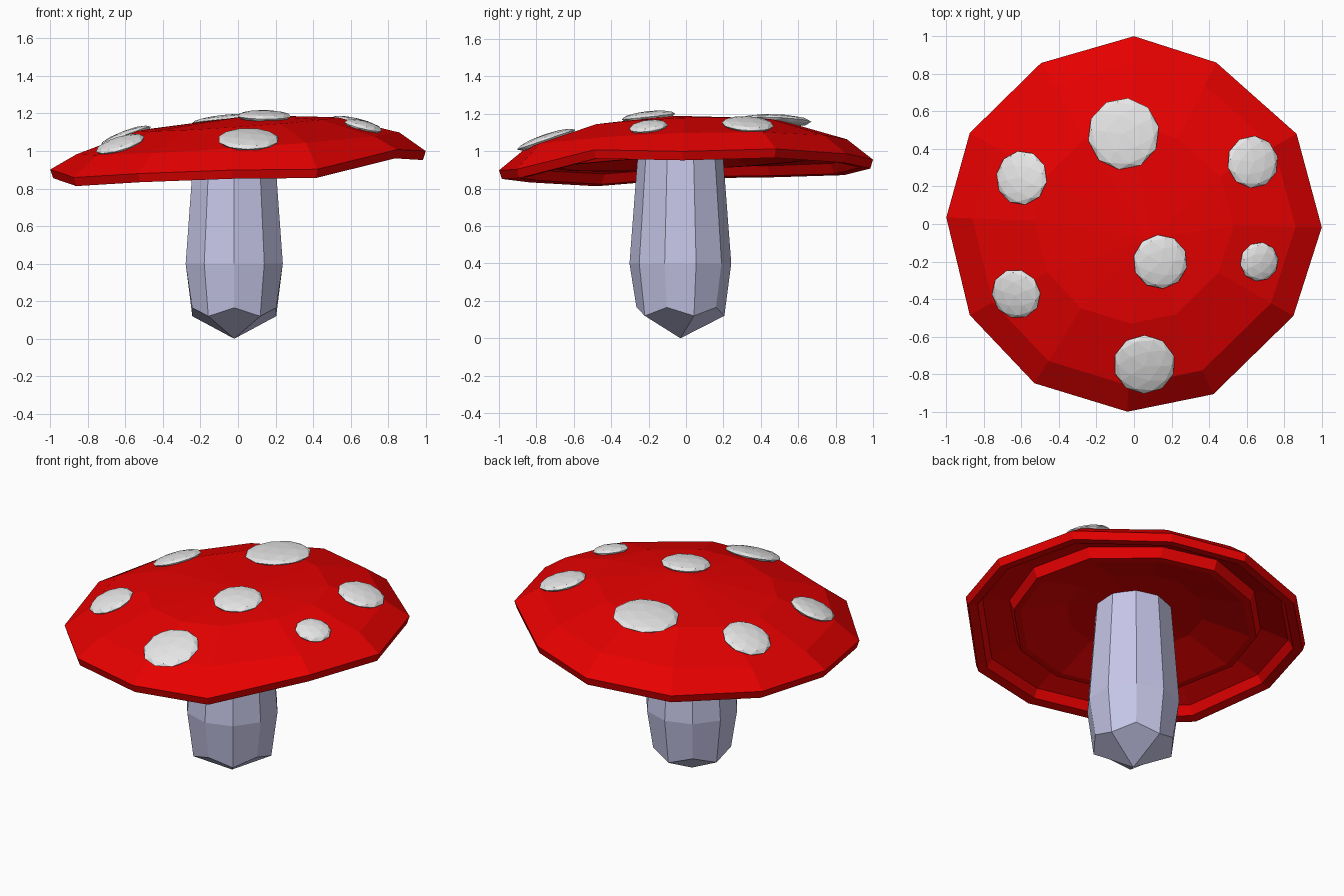
import bpy, bmesh, math
from mathutils import Vector
from mathutils.bvhtree import BVHTree

cube = bpy.data.objects.get("Cube")
if cube:
    bpy.data.objects.remove(cube, do_unlink=True)


def material(name, color):
    m = bpy.data.materials.new(name)
    m.use_nodes = True
    m.diffuse_color = color
    m.node_tree.nodes["Principled BSDF"].inputs["Base Color"].default_value = color
    return m


red = material("cap red", (0.8, 0, 0, 1))
white = material("spot white", (0.8, 0.8, 0.8, 1))
lilac = material("stem lilac", (0.56, 0.56, 0.8, 1))


def finish(bm, name, mat):
    bmesh.ops.recalc_face_normals(bm, faces=bm.faces)
    mesh = bpy.data.meshes.new(name)
    bm.to_mesh(mesh)
    bm.free()
    mesh.materials.append(mat)
    obj = bpy.data.objects.new(name, mesh)
    bpy.context.collection.objects.link(obj)
    return obj


def bridge(bm, a, b):
    n = len(a)
    for i in range(n):
        j = (i + 1) % n
        bm.faces.new((a[i], a[j], b[j], b[i]))


def fan(bm, ring, point):
    for i in range(len(ring)):
        bm.faces.new((ring[i], ring[(i + 1) % len(ring)], point))


# Cap: uneven twelve-cornered rim, each corner as angle, radius, lift
corners = [(-1, 1, 0.01), (29, 0.99, 0.01), (63, 0.965, -0.01), (90, 1, -0.025),
           (120, 0.99, -0.03), (151, 1, -0.008), (178, 1, 0.01), (209, 1, -0.018),
           (238, 1, 0), (268, 1, 0), (295, 1, -0.022), (330, 0.98, 0.045)]
# Profile of the dome, thin rim, groove, lip and hollow: radius, height, lift share
profile = [(0.53, 1.143, 0), (0.86, 1.04, 0), (1.0, 0.94, 1), (0.985, 0.893, 1),
           (0.93, 0.9, 1), (0.9, 0.95, 0.8), (0.74, 0.997, 0), (0.715, 0.937, 0),
           (0.675, 0.937, 0), (0.4, 1.015, 0)]
bm = bmesh.new()
rings = []
for n, (radius, z, share) in enumerate(profile):
    lean = (0.068, 0.028) if n < 2 else (0.05, 0.04)
    ring = []
    for angle, reach, lift in corners:
        a = math.radians(angle)
        x, y = radius * reach * math.cos(a), radius * reach * math.sin(a)
        ring.append(bm.verts.new((x, y, z + lift * share + lean[0] * x + lean[1] * y)))
    rings.append(ring)
for upper, lower in zip(rings, rings[1:]):
    bridge(bm, upper, lower)
fan(bm, rings[0], bm.verts.new((0.08, -0.08, 1.19)))
fan(bm, rings[-1], bm.verts.new((0, 0, 1.05)))
bmesh.ops.recalc_face_normals(bm, faces=bm.faces)
surface = BVHTree.FromBMesh(bm)
finish(bm, "cap", red)

# Stem: ten sides, with a five-faced point at the base
bm = bmesh.new()
cx, cy = -0.02, -0.03
rings = []
for radius, z in [(0.235, 0.165), (0.272, 0.4), (0.237, 0.86), (0.22, 1.07)]:
    angles = [math.tau * i / 10 - math.pi / 2 for i in range(10)]
    rings.append([bm.verts.new((cx + radius * math.cos(a), cy + radius * math.sin(a), z))
                  for a in angles])
for lower, upper in zip(rings, rings[1:]):
    bridge(bm, lower, upper)
base = rings[0]
for v in base[1::2]:
    v.co.z = 0.12
tip = bm.verts.new((cx, cy, 0))
for i in range(1, 10, 2):
    bm.faces.new((tip, base[i], base[(i + 1) % 10], base[(i + 2) % 10]))
bm.faces.new(rings[-1])
finish(bm, "stem", lilac)

# Spots: flattened balls lying on the cap surface
spots = [(-0.055, 0.48, 0.192), (-0.595, 0.245, 0.145), (0.63, 0.33, 0.14),
         (0.14, -0.2, 0.145), (0.665, -0.2, 0.105), (-0.625, -0.37, 0.135),
         (0.055, -0.745, 0.165)]
for n, (x, y, radius) in enumerate(spots):
    hit, normal, _, _ = surface.ray_cast(Vector((x, y, 3)), Vector((0, 0, -1)))
    bm = bmesh.new()
    bmesh.ops.create_icosphere(bm, subdivisions=2, radius=1)
    spot = finish(bm, f"spot_{n + 1}", white)
    spot.scale = (radius, radius, 0.03)
    spot.rotation_euler = normal.to_track_quat('Z', 'Y').to_euler()
    spot.location = hit + normal * 0.009
